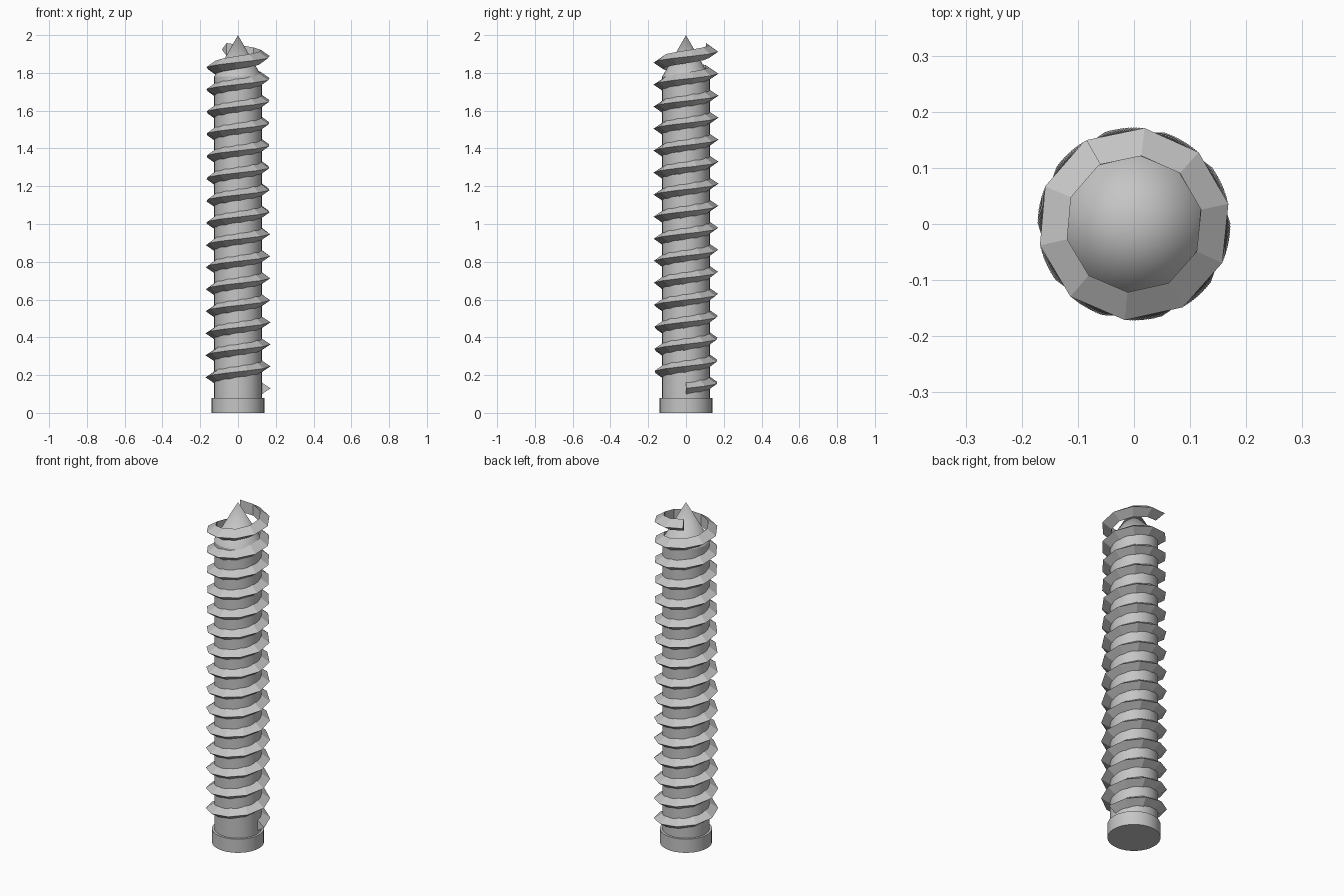
import bpy, bmesh
from math import cos, sin, pi, radians

if "Cube" in bpy.data.objects:
    bpy.data.objects.remove(bpy.data.objects["Cube"], do_unlink=True)

STEEL = (0.56, 0.56, 0.56, 1.0)
steel = bpy.data.materials.new("steel_grey")
steel.use_nodes = True
steel.diffuse_color = STEEL
steel.node_tree.nodes["Principled BSDF"].inputs["Base Color"].default_value = STEEL


def add_object(name, bm, smooth):
    bmesh.ops.recalc_face_normals(bm, faces=bm.faces[:])
    mesh = bpy.data.meshes.new(name)
    bm.to_mesh(mesh)
    bm.free()
    mesh.materials.append(steel)
    obj = bpy.data.objects.new(name, mesh)
    bpy.context.collection.objects.link(obj)
    if smooth:
        bpy.ops.object.select_all(action='DESELECT')
        obj.select_set(True)
        bpy.context.view_layer.objects.active = obj
        bpy.ops.object.shade_smooth_by_angle(angle=radians(30))
    return obj


def add_cone(name, r_bottom, r_top, z_bottom, z_top, sides=32):
    bm = bmesh.new()
    bmesh.ops.create_cone(bm, cap_ends=True, segments=sides, radius1=r_bottom,
                          radius2=r_top, depth=z_top - z_bottom)
    bmesh.ops.translate(bm, verts=bm.verts[:], vec=(0, 0, (z_bottom + z_top) / 2))
    bmesh.ops.remove_doubles(bm, verts=bm.verts[:], dist=1e-5)
    return add_object(name, bm, True)


# Head, shank and pointed tip
add_cone("head", 0.139, 0.139, 0.0, 0.08)
add_cone("shank", 0.126, 0.126, 0.08, 1.78)
add_cone("tip", 0.126, 0.0, 1.78, 2.0)

# Thread: triangular section swept up a coarse right-handed helix
PITCH, START_Z, STEPS = 0.117, 0.13, 154
TOTAL = 15 * 2 * pi + radians(119.6)
SECTION = [(0.122, -0.034), (0.172, 0.0), (0.122, 0.034)]

bm = bmesh.new()
rings = []
for i in range(STEPS + 1):
    a = TOTAL * i / STEPS
    z = START_Z + PITCH * a / (2 * pi)
    rings.append([bm.verts.new((r * cos(a), r * sin(a), z + dz)) for r, dz in SECTION])
for low, high in zip(rings, rings[1:]):
    for k in range(3):
        n = (k + 1) % 3
        bm.faces.new((low[k], low[n], high[n], high[k]))
bm.faces.new(rings[0])
bm.faces.new(rings[-1])
add_object("thread", bm, False)
